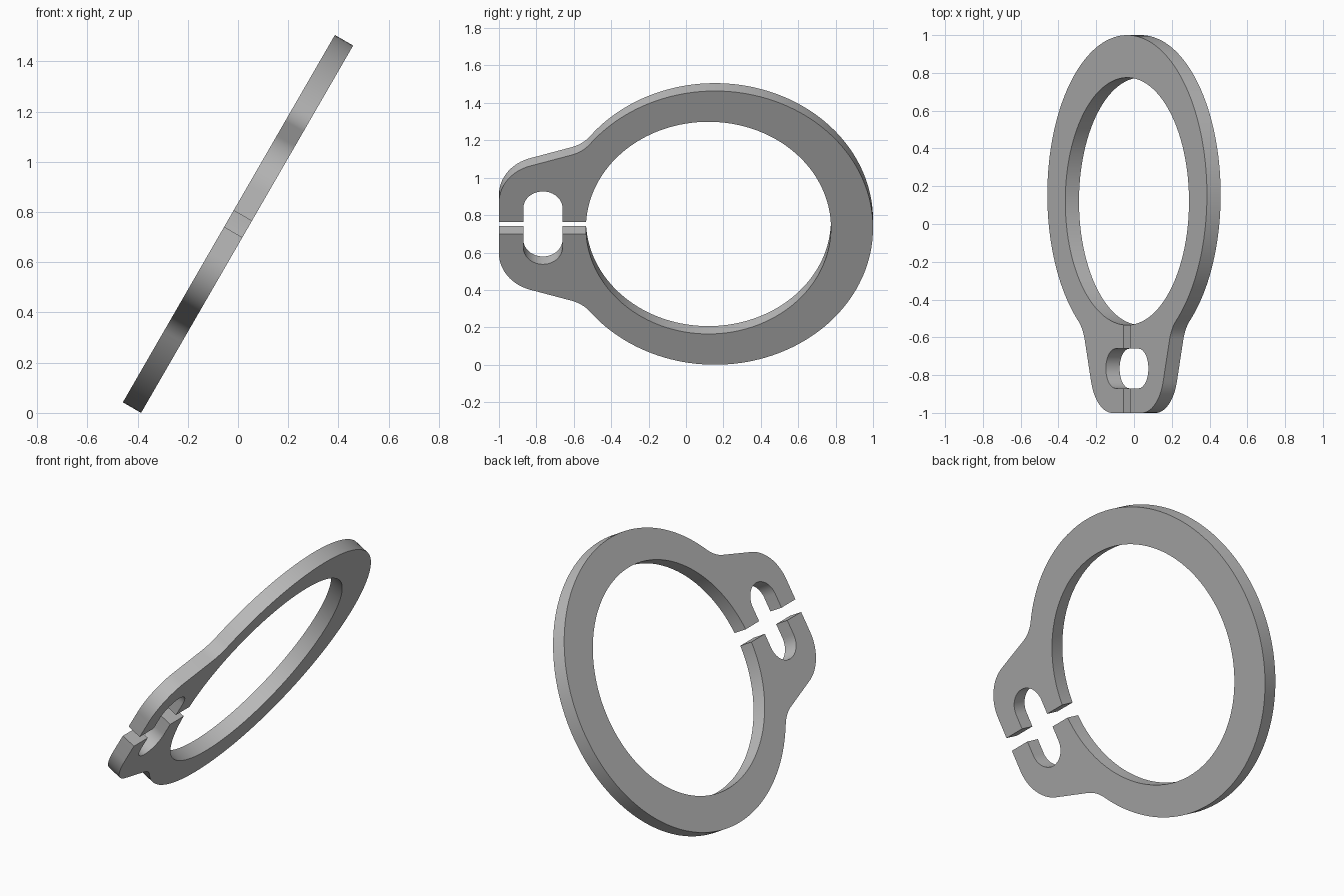
import bpy, bmesh, math
from mathutils import Vector, Matrix

cube = bpy.data.objects.get("Cube")
if cube:
    bpy.data.objects.remove(cube)

THICK = 0.084
GAP = 0.0375                       # half the width of the split
OUT_C, OUT_R = Vector((0.155, 0)), 0.845
IN_C, IN_R = Vector((0.12, 0)), 0.655
LUG_C, LUG_R = Vector((-0.765, 0.157)), 0.235
SLOT_C, SLOT_R = Vector((-0.765, 0.12)), 0.105
FILLET_R = 0.2


def arc(center, radius, start, end, steps):
    """Points along an arc, angles in radians."""
    angles = [start + (end - start) * i / steps for i in range(steps + 1)]
    return [center + radius * Vector((math.cos(a), math.sin(a))) for a in angles]


def angle_of(v):
    return math.atan2(v.y, v.x)


# Concave fillet that touches both the sloped lug side and the outer circle
slope = math.radians(17)
along = Vector((math.cos(slope), math.sin(slope)))
normal = Vector((-along.y, along.x))
base = LUG_C + normal * (LUG_R + FILLET_R)
d = base - OUT_C
b = d.dot(along)
t = -b - math.sqrt(b * b - d.length_squared + (OUT_R + FILLET_R) ** 2)
fillet_c = base + along * t
join = angle_of(fillet_c - OUT_C)

# Half outline, from the far outer point round the lug and back along the bore
half = arc(OUT_C, OUT_R, 0, join, 64)
half += arc(fillet_c, FILLET_R, join - math.pi, angle_of(-normal), 10)
half += arc(LUG_C, LUG_R, angle_of(normal), math.pi, 16)
half += [Vector((-1, GAP))]
slot = arc(SLOT_C, SLOT_R, math.pi, 0, 24)
half += [Vector((slot[0].x, GAP))] + slot + [Vector((slot[-1].x, GAP))]
half += arc(IN_C, IN_R, math.pi - math.asin(GAP / IN_R), 0, 72)
mirrored = [Vector((p.x, -p.y)) for p in reversed(half[1:-1])]

# Extrude the full outline into a flat plate
bm = bmesh.new()
verts = [bm.verts.new((p.y, p.x, -THICK / 2)) for p in half + mirrored]
bmesh.ops.remove_doubles(bm, verts=verts, dist=1e-5)
face = bm.faces.new([v for v in verts if v.is_valid])
result = bmesh.ops.extrude_face_region(bm, geom=[face])
top = [g for g in result["geom"] if isinstance(g, bmesh.types.BMVert)]
bmesh.ops.translate(bm, verts=top, vec=(0, 0, THICK))

# Tilt the plate and stand it on the ground
tilt = math.radians(60)
height = OUT_R * math.sin(tilt) + THICK / 2 * math.cos(tilt)
bm.transform(Matrix.Translation((0, 0, height)) @ Matrix.Rotation(-tilt, 4, "Y"))
bmesh.ops.recalc_face_normals(bm, faces=bm.faces)

mesh = bpy.data.meshes.new("retaining_ring")
bm.to_mesh(mesh)
bm.free()
ring = bpy.data.objects.new("retaining_ring", mesh)
bpy.context.collection.objects.link(ring)

# Plain grey metal
grey = bpy.data.materials.new("grey_metal")
grey.use_nodes = True
colour = (0.5, 0.5, 0.5, 1)
grey.diffuse_color = colour
grey.node_tree.nodes["Principled BSDF"].inputs["Base Color"].default_value = colour
mesh.materials.append(grey)

# Smooth rim, sharp edges
bpy.ops.object.select_all(action="DESELECT")
ring.select_set(True)
bpy.context.view_layer.objects.active = ring
bpy.ops.object.shade_smooth_by_angle(angle=math.radians(30))
